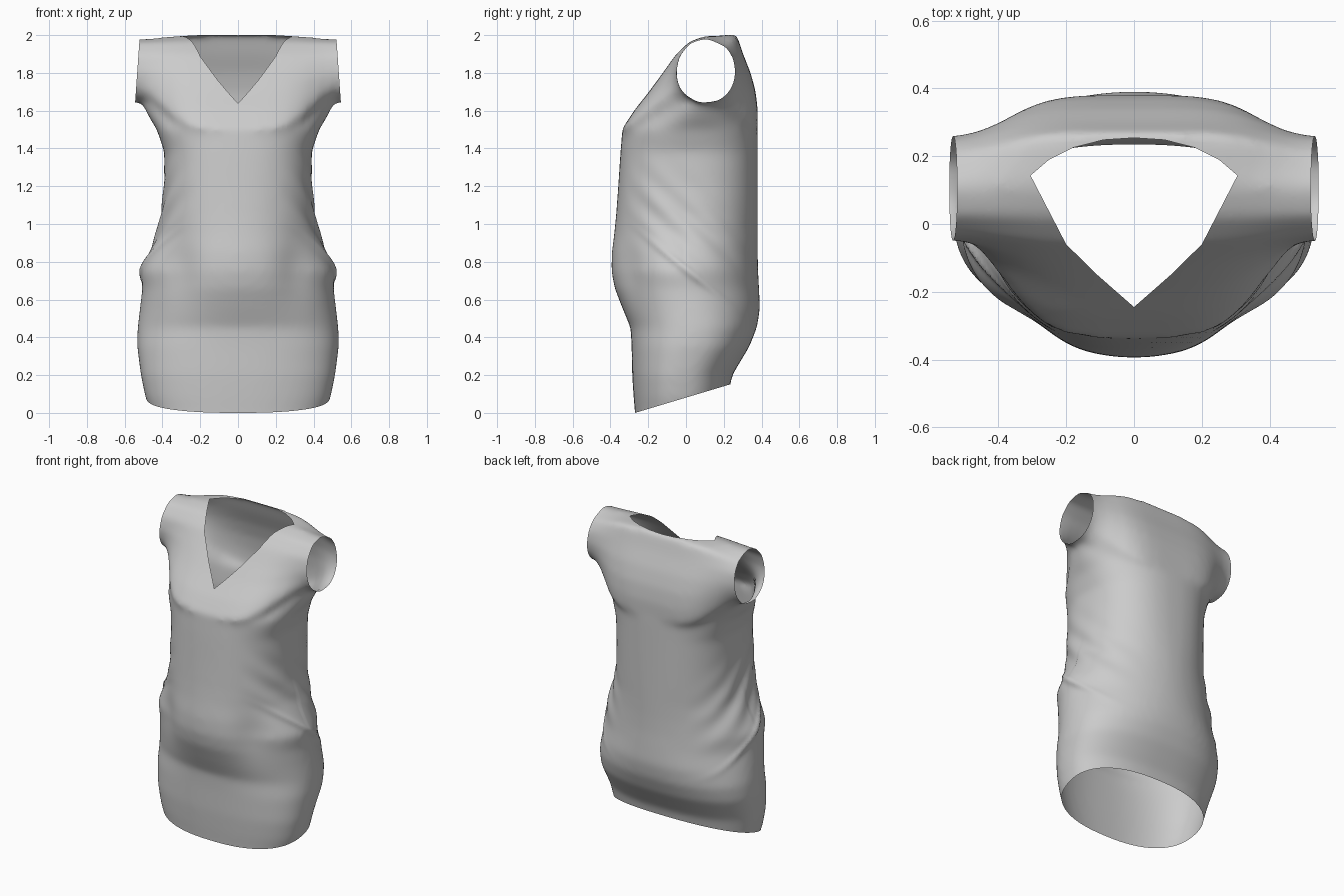
import bpy, bmesh, math
from mathutils import Vector

if "Cube" in bpy.data.objects:
    bpy.data.objects.remove(bpy.data.objects["Cube"])


def loft(bm, rings):
    """Skin a list of equal-length point rings and cap both ends."""
    loops = [[bm.verts.new(p) for p in ring] for ring in rings]
    n = len(loops[0])
    for a, b in zip(loops, loops[1:]):
        for i in range(n):
            j = (i + 1) % n
            bm.faces.new((a[i], a[j], b[j], b[i]))
    bm.faces.new(loops[0][::-1])
    bm.faces.new(loops[-1])


def torso_ring(z, front, back, half, p, n=64):
    pts = []
    for i in range(n):
        t = 2 * math.pi * i / n
        c, s = math.cos(t), math.sin(t)
        x = half * math.copysign(abs(c) ** (2 / p), c)
        y = (front + back) / 2 + (back - front) / 2 * math.copysign(abs(s) ** (2 / p), s)
        pts.append((x, y, z))
    return pts


# Torso and skirt: height, front y, back y, half width, squareness
TORSO = [
    (-.10, -.265, .20, .455, 2.4), (.00, -.27, .21, .462, 2.4), (.08, -.277, .22, .49, 2.4),
    (.20, -.285, .245, .515, 2.4), (.35, -.288, .335, .534, 2.4), (.45, -.293, .375, .532, 2.25),
    (.55, -.335, .392, .52, 2.1), (.66, -.378, .387, .507, 2.0), (.75, -.395, .382, .516, 1.95),
    (.85, -.393, .38, .474, 2.0), (.95, -.38, .38, .432, 2.1), (1.05, -.37, .38, .408, 2.25),
    (1.20, -.359, .38, .392, 2.4), (1.38, -.347, .38, .39, 2.5), (1.50, -.337, .38, .43, 2.4),
    (1.56, -.28, .37, .468, 2.1), (1.63, -.20, .34, .505, 2.0),
]
# Yoke section at the centre: y, z
YOKE = [(-.25, 1.40), (-.34, 1.50), (-.275, 1.60), (-.196, 1.70), (-.123, 1.80), (-.053, 1.90),
        (.02, 1.968), (.11, 2.0), (.268, 2.003), (.302, 1.90), (.342, 1.80), (.369, 1.70),
        (.38, 1.60), (.378, 1.50), (.28, 1.40), (.02, 1.38)]


def yoke_ring(x, w):
    """Blend the centre section into the oval armhole."""
    pts = []
    for y, z in YOKE:
        a = math.atan2((z - 1.81) / .17, (y - .105) / .155)
        ey, ez = .105 + .157 * math.cos(a), 1.81 + .173 * math.sin(a)
        pts.append((x, y + (ey - y) * w, z + (ez - z) * w))
    return pts


side = [(0, 0), (.12, .0), (.2, .03), (.27, .13), (.33, .3), (.4, .6), (.46, .85), (.52, 1), (.62, 1)]
stations = [(-x, w) for x, w in side[:0:-1]] + side

bm = bmesh.new()
loft(bm, [torso_ring(*r) for r in TORSO])
loft(bm, [yoke_ring(x, w) for x, w in stations])
bmesh.ops.recalc_face_normals(bm, faces=bm.faces)
mesh = bpy.data.meshes.new("dress")
bm.to_mesh(mesh)
bm.free()
dress = bpy.data.objects.new("dress", mesh)
bpy.context.collection.objects.link(dress)

# Fuse the parts into one soft skin
remesh = dress.modifiers.new("fuse", 'REMESH')
remesh.mode = 'VOXEL'
remesh.voxel_size = .014
soften = dress.modifiers.new("soften", 'SMOOTH')
soften.factor = .5
soften.iterations = 28
graph = bpy.context.evaluated_depsgraph_get()
fused = bpy.data.meshes.new_from_object(dress.evaluated_get(graph))
dress.modifiers.clear()
dress.data = fused

bm = bmesh.new()
bm.from_mesh(fused)
bm.normal_update()


def bump(v, mid, width):
    return math.exp(-((v - mid) / width) ** 2)


# Diagonal drape folds at the waist sides, and hollows flanking the belly
for v in bm.verts:
    x, y, z = v.co
    edge = min(1, max(0, (abs(x) - .22) / .15))
    line = z + .95 * y
    fold = .006 * math.sin(line * 34) * bump(line, 1.0, .28) * bump(z, 1.0, .25)
    fold += .014 * bump(z + .8 * y, .76, .025) * bump(y, 0, .2)
    hollow = .028 * bump(abs(x), .32, .11) * bump(z, .76, .17) if y < 0 else 0
    v.co += v.normal * (fold * edge - hollow)


def cut(co, no, clear=False, zmin=-9):
    geom = [f for f in bm.faces if f.calc_center_median().z > zmin]
    geom += list({e for f in geom for e in f.edges}) + list({v for f in geom for v in f.verts})
    bmesh.ops.bisect_plane(bm, geom=geom, dist=1e-5, plane_co=co, plane_no=no, clear_outer=clear)


# Slanted hem and armholes
cut((0, -.27, .0), (0, .30, -1), True)
for s in (-1, 1):
    cut((s * .533, .1, 1.81), (s, 0, .07), True)

# Neckline seen from above: pointed front, curved back
half = [(.106, -.152), (.2, -.06), (.305, .143), (.25, .19), (.18, .225), (.09, .248)]
outline = [(0, -.245)] + half + [(0, .254)] + [(-x, y) for x, y in half[::-1]]
neck = [Vector((x, y, 0)) for x, y in outline]
sides = list(zip(neck, neck[1:] + neck[:1]))
for a, b in sides:
    cut(a, (b.y - a.y, a.x - b.x, 0), zmin=1.58)


def in_neck(c):
    return c.z > 1.58 and all((b.x - a.x) * (c.y - a.y) > (b.y - a.y) * (c.x - a.x) for a, b in sides)


bmesh.ops.delete(bm, geom=[f for f in bm.faces if in_neck(f.calc_center_median())], context='FACES')
bmesh.ops.recalc_face_normals(bm, faces=bm.faces)
for f in bm.faces:
    f.smooth = True
bm.to_mesh(fused)
bm.free()
